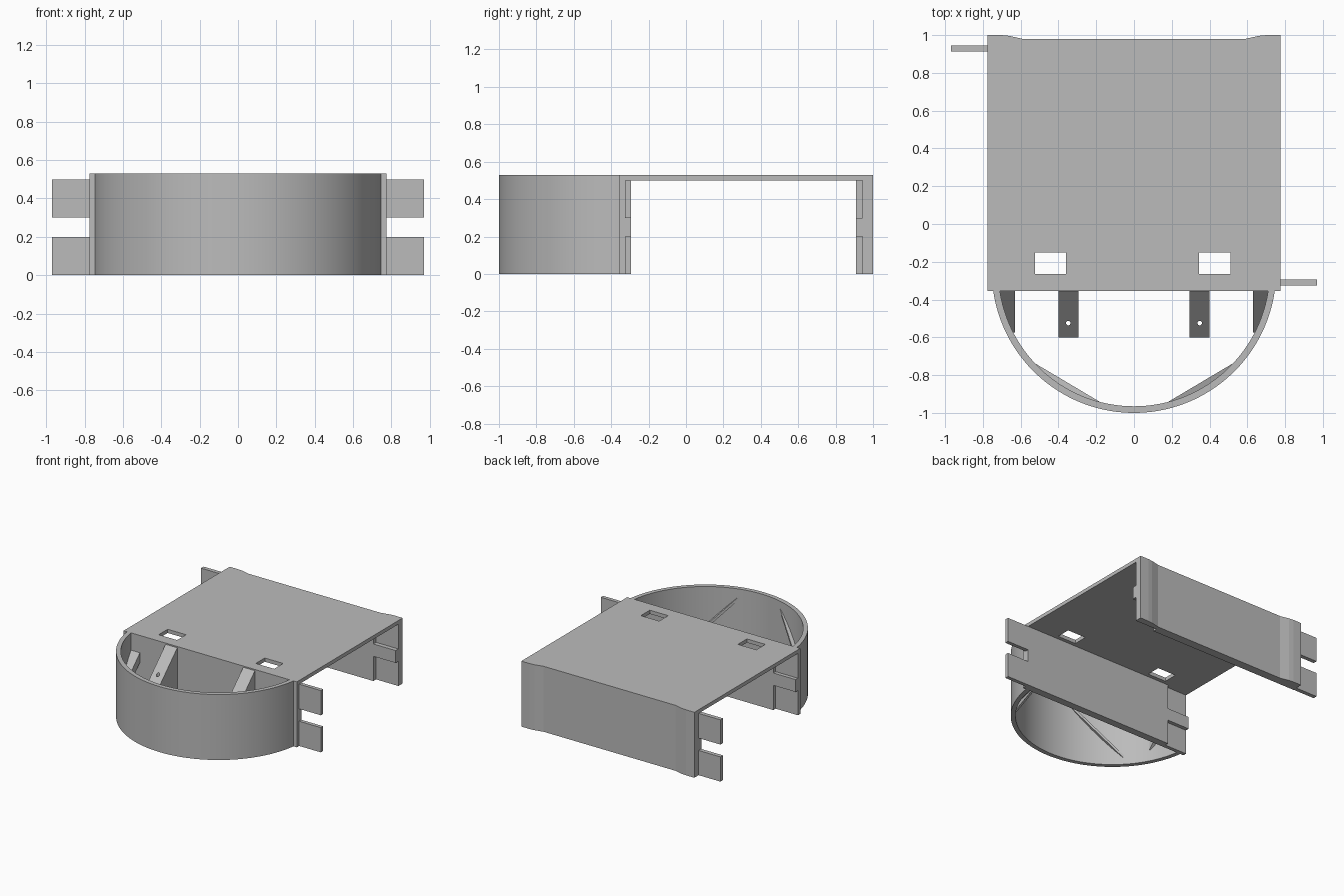
import bpy
from math import cos, sin, radians

cube = bpy.data.objects.get("Cube")
if cube:
    bpy.data.objects.remove(cube, do_unlink=True)

GREY = bpy.data.materials.new("plain grey")
GREY.use_nodes = True
tone = (0.5, 0.5, 0.5, 1)
GREY.diffuse_color = tone
GREY.node_tree.nodes["Principled BSDF"].inputs["Base Color"].default_value = tone

HEIGHT = 0.53
CENTRE_Y = -0.247          # axis of the curved front
OUTER, INNER = 0.753, 0.718
FRONT = -0.355             # outer face of the front wall


def prism(name, outline, low, high, place):
    """Extrude a 2D outline; place(a, b, h) maps it into space."""
    n = len(outline)
    verts = [place(a, b, h) for h in (low, high) for a, b in outline]
    faces = [list(range(n))[::-1], list(range(n, 2 * n))]
    faces += [[i, (i + 1) % n, n + (i + 1) % n, n + i] for i in range(n)]
    mesh = bpy.data.meshes.new(name)
    mesh.from_pydata(verts, [], faces)
    mesh.materials.append(GREY)
    obj = bpy.data.objects.new(name, mesh)
    bpy.context.collection.objects.link(obj)
    # Make normals consistent whichever way the outline ran
    bpy.context.view_layer.objects.active = obj
    bpy.ops.object.select_all(action='DESELECT')
    obj.select_set(True)
    bpy.ops.object.mode_set(mode='EDIT')
    bpy.ops.mesh.select_all(action='SELECT')
    bpy.ops.mesh.normals_make_consistent(inside=False)
    bpy.ops.object.mode_set(mode='OBJECT')
    return obj


def upright(a, b, h):
    return (a, b, h)


def sideways(a, b, h):
    return (h, a, b)


def box(name, x, y, z):
    outline = [(x[0], y[0]), (x[1], y[0]), (x[1], y[1]), (x[0], y[1])]
    return prism(name, outline, z[0], z[1], upright)


def cut(obj, cutter):
    mod = obj.modifiers.new(cutter.name, 'BOOLEAN')
    mod.operation = 'DIFFERENCE'
    mod.solver = 'EXACT'
    mod.object = cutter
    cutter.hide_render = True
    cutter.hide_viewport = True
    cutter.display_type = 'WIRE'


def smooth(obj):
    bpy.ops.object.select_all(action='DESELECT')
    obj.select_set(True)
    bpy.context.view_layer.objects.active = obj
    bpy.ops.object.shade_smooth_by_angle(angle=radians(30))


def arc(radius, start, end, steps):
    out = []
    for i in range(steps + 1):
        t = radians(start + (end - start) * i / steps)
        out.append((radius * cos(t), CENTRE_Y + radius * sin(t)))
    return out


# Bridge body: top plate with front and back walls, shallow hollow in the back
back = [(0.775, 1), (0.7, 1), (0.66, 0.996), (0.59, 0.98)]
outline = [(-0.775, FRONT), (0.775, FRONT)] + back
outline += [(-x, y) for x, y in reversed(back)]
body = prism("bridge_body", outline, 0, HEIGHT, upright)
cut(body, box("chamber_cutter", (-1, 1), (-0.295, 0.91), (-0.2, 0.5)))

# Two slots through the top plate
for side, x in (("right", (-0.525, -0.36)), ("left", (0.345, 0.51))):
    cut(body, box(side + "_slot_cutter", x, (-0.265, -0.15), (0.4, 0.7)))

# Joining tabs at one end of each wall, matching recesses at the other
for level, low, high in (("lower", 0, 0.2), ("upper", 0.3, 0.5)):
    box(level + "_front_tab", (0.77, 0.97), (-0.325, -0.295), (low, high))
    box(level + "_back_tab", (-0.97, -0.77), (0.912, 0.945), (low, high))
    bottom = low if low else -0.1
    cut(body, box(level + "_front_recess_cutter", (-0.9, -0.575),
                  (-0.325, -0.2), (bottom, high)))
    cut(body, box(level + "_back_recess_cutter", (0.575, 0.9),
                  (0.8, 0.945), (bottom, high)))

# Curved front wall, open above and below
ring = arc(OUTER, -8, -172, 72) + arc(INNER, -172, -8, 72)
curved_wall = prism("curved_front_wall", ring, 0, HEIGHT, upright)
smooth(curved_wall)

for side, s in (("left", 1), ("right", -1)):
    # Sloping screw bracket on the front wall, with a small hole
    profile = [(FRONT + 0.01, 0.52), (FRONT, 0.52), (-0.6, 0.28),
               (-0.6, 0.2), (FRONT, 0.16), (FRONT + 0.01, 0.16)]
    bracket = prism(side + "_bracket", profile, s * 0.295, s * 0.4, sideways)
    hole = [(s * 0.348 + 0.012 * cos(radians(a)), -0.525 + 0.012 * sin(radians(a)))
            for a in range(0, 360, 30)]
    cut(bracket, prism(side + "_hole_cutter", hole, 0, 0.6, upright))

    # Sloping corner gusset running into the curved wall
    corner = [(s * x, y) for x, y in
              [(0.63, FRONT + 0.01), (0.63, -0.575)] + arc(0.725, -27, -8.5, 6)]
    prism(side + "_corner_gusset", corner, 0.31, 0.39,
          lambda a, b, h: (a, b, h + b - FRONT))

    # Slanted rib across the inside of the curved wall
    chord = [(s * x, y) for x, y in arc(INNER + 0.003, -42.3, -76.3, 14)]
    prism(side + "_slanted_rib", chord, 0, 0.025,
          lambda a, b, h: (a, b, h + 0.04 + 0.86 * (0.53 - s * a) + 0.51 * (-0.73 - b)))
